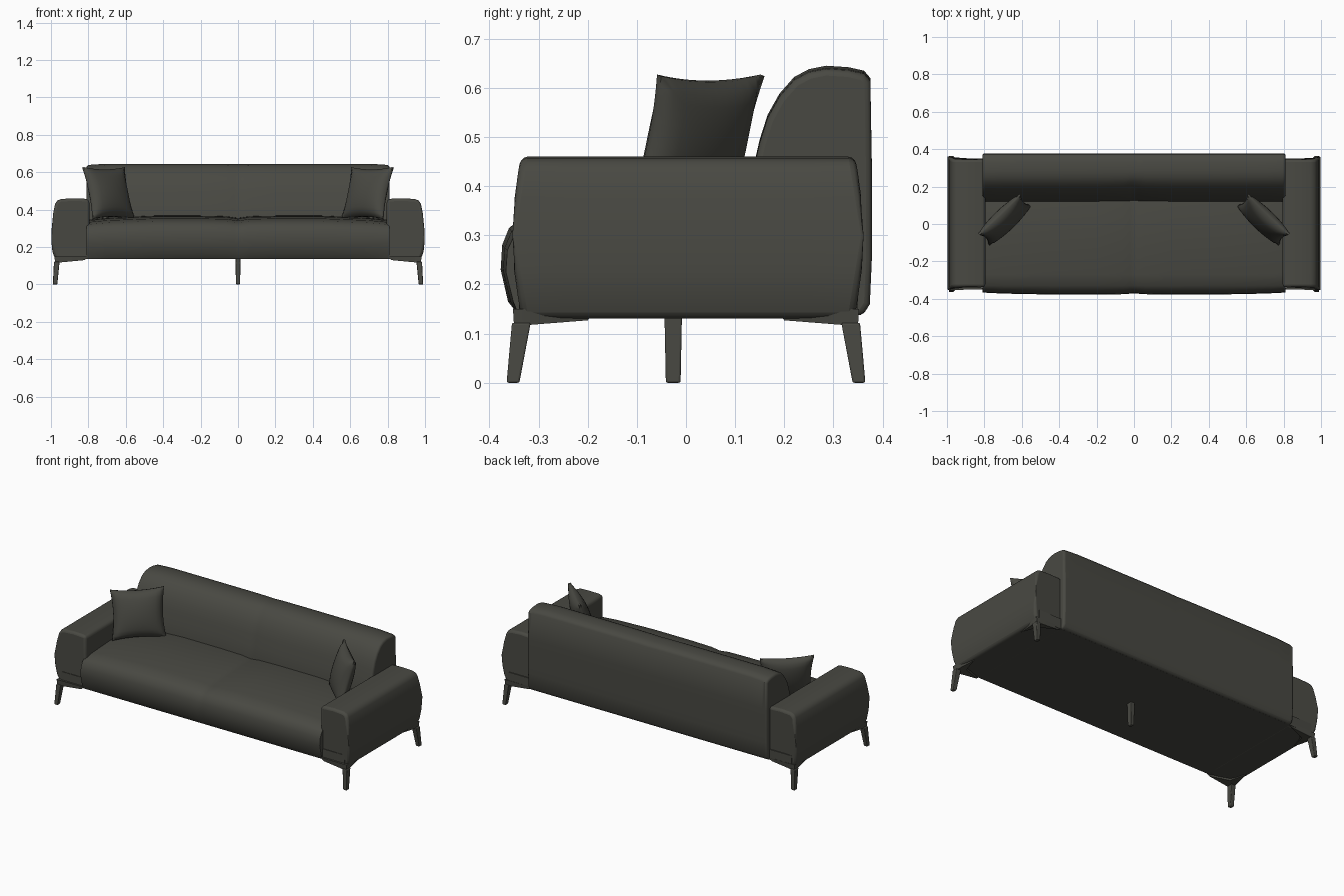
import bpy, bmesh, math
from mathutils import Vector, Matrix

cube = bpy.data.objects.get("Cube")
if cube:
    bpy.data.objects.remove(cube, do_unlink=True)

fabric = bpy.data.materials.new("charcoal_fabric")
fabric.use_nodes = True
colour = (0.066, 0.066, 0.055, 1)
fabric.diffuse_color = colour
bsdf = fabric.node_tree.nodes["Principled BSDF"]
bsdf.inputs["Base Color"].default_value = colour
bsdf.inputs["Roughness"].default_value = 0.8


def finish(name, bm, bevel=0.0, angle=40):
    """Turn a bmesh into a smooth-shaded object, optionally with rounded edges."""
    bmesh.ops.remove_doubles(bm, verts=bm.verts, dist=0.0005)
    bmesh.ops.recalc_face_normals(bm, faces=bm.faces)
    mesh = bpy.data.meshes.new(name)
    bm.to_mesh(mesh)
    bm.free()
    mesh.materials.append(fabric)
    obj = bpy.data.objects.new(name, mesh)
    bpy.context.collection.objects.link(obj)
    if bevel:
        mod = obj.modifiers.new("rounded_edges", 'BEVEL')
        mod.width, mod.segments = bevel, 3
        mod.limit_method, mod.angle_limit = 'ANGLE', math.radians(50)
    bpy.ops.object.select_all(action='DESELECT')
    obj.select_set(True)
    bpy.context.view_layer.objects.active = obj
    bpy.ops.object.shade_smooth_by_angle(angle=math.radians(angle))
    return obj


def loft(name, rings, bevel=0.0):
    """Skin a row of matching closed rings and cap both ends."""
    bm = bmesh.new()
    loops = [[bm.verts.new(p) for p in ring] for ring in rings]
    for a, b in zip(loops, loops[1:]):
        for i in range(len(a)):
            j = (i + 1) % len(a)
            bm.faces.new((a[i], a[j], b[j], b[i]))
    bm.faces.new(loops[0])
    bm.faces.new(loops[-1])
    return finish(name, bm, bevel)


def rect(x, y, z, w, d):
    return [(x - w, y - d, z), (x + w, y - d, z), (x + w, y + d, z), (x - w, y + d, z)]


# Seat cushion: side profile swept across, soft at the ends and creased at the middle
seat_profile = [(-0.34, 0.137), (-0.362, 0.165), (-0.377, 0.23), (-0.374, 0.28),
                (-0.36, 0.315), (-0.33, 0.338), (-0.27, 0.352), (-0.1, 0.362),
                (0.16, 0.368), (0.25, 0.34), (0.25, 0.137)]
stations = [-0.81, -0.78, -0.7, -0.45, -0.2, -0.06, -0.02, 0,
            0.02, 0.06, 0.2, 0.45, 0.7, 0.78, 0.81]


def seat_ring(x):
    drop = 0.02 * max(0, abs(x) - 0.6) / 0.2 + 0.012 * max(0, 1 - abs(x) / 0.08)
    return [(x, y + (drop * 0.5 if y < -0.35 else 0), z - drop * max(0, (z - 0.2) / 0.16))
            for y, z in seat_profile]


loft("seat_cushion", [seat_ring(x) for x in stations])

# Backrest: rounded front top, upright rear
back_profile = [(0.12, 0.137), (0.12, 0.36), (0.135, 0.43), (0.15, 0.495), (0.166, 0.545),
                (0.19, 0.588), (0.22, 0.622), (0.25, 0.638), (0.285, 0.645), (0.33, 0.642),
                (0.362, 0.635), (0.375, 0.62), (0.378, 0.45), (0.378, 0.25),
                (0.374, 0.16), (0.36, 0.137)]


def back_ring(x):
    crease = 0.006 * max(0, 1 - abs(x) / 0.08)
    end = 0.008 * max(0, abs(x) - 0.74) / 0.07
    return [(x, y + (crease if y < 0.24 else 0), z - (crease * 0.4 + end) * (z > 0.4))
            for y, z in back_profile]


loft("backrest", [back_ring(x) for x in stations], 0.012)

# Arms: front profile swept front to back, slightly fuller in the middle
arm_profile = [(0.795, 0.137), (0.795, 0.452), (0.82, 0.458), (0.88, 0.46), (0.945, 0.457),
               (0.967, 0.448), (0.978, 0.43), (0.988, 0.38), (0.996, 0.3), (0.998, 0.23),
               (0.992, 0.175), (0.976, 0.13)]


def arm_ring(side, y):
    def lean(z):
        return y * (1 - 0.07 * abs(z - 0.3) / 0.16 * (abs(y) > 0.3))
    return [(side * x, lean(z) + 0.004, z) for x, z in arm_profile]


for side, label in ((1, "left"), (-1, "right")):
    loft(label + "_arm", [arm_ring(side, y) for y in (-0.366, -0.25, 0, 0.25, 0.366)], 0.014)

    # Corner brackets with splayed tapering legs
    for end, place in ((-1, "front"), (1, "rear")):
        plate = [[(side * x, end * y, z) for x, y, z in ring] for ring in (
            [(0.978, 0.35, 0.118), (0.945, 0.35, 0.118), (0.82, 0.345, 0.13),
             (0.93, 0.30, 0.124), (0.96, 0.20, 0.127), (0.978, 0.315, 0.118)],
            [(0.982, 0.352, 0.15), (0.945, 0.352, 0.15), (0.80, 0.35, 0.15),
             (0.92, 0.28, 0.15), (0.965, 0.18, 0.15), (0.982, 0.315, 0.15)])]
        loft(place + "_" + label + "_bracket", plate)
        loft(place + "_" + label + "_leg",
             [rect(side * 0.978, end * 0.352, 0, 0.012, 0.013),
              rect(side * 0.969, end * 0.335, 0.122, 0.015, 0.019)], 0.004)

    # Throw pillow: pinched square, turned into the corner and leaning back
    bm = bmesh.new()
    n = 12
    u = Vector((0.72, -0.69, 0)) * side
    u.y = -0.69
    u.normalize()
    facing = Vector((-0.69 * side, -0.72, 0))
    tilt = math.radians(16)
    up = Vector((0, 0, math.cos(tilt))) - facing * math.sin(tilt)
    out = facing * math.cos(tilt) + Vector((0, 0, math.sin(tilt)))
    centre = Vector((0.692 * side, 0.022, 0.488))
    for face in (1, -1):
        grid = []
        for i in range(n + 1):
            row = []
            for j in range(n + 1):
                a, b = 2 * i / n - 1, 2 * j / n - 1
                puff = ((1 - a * a) * (1 - b * b)) ** 0.5
                p = (centre + u * a * 0.152 * (1 - 0.09 * (1 - b * b))
                     + up * b * 0.143 * (1 - 0.09 * (1 - a * a))
                     + out * face * (0.006 + 0.045 * puff))
                row.append(bm.verts.new(p))
            grid.append(row)
        for i in range(n):
            for j in range(n):
                bm.faces.new((grid[i][j], grid[i + 1][j], grid[i + 1][j + 1], grid[i][j + 1]))
    # Close the seam between the two faces
    bmesh.ops.bridge_loops(bm, edges=[e for e in bm.edges if e.is_boundary])
    finish(label + "_pillow", bm, angle=60)

# Underside panel between the arms
loft("base_panel", [rect(0, 0.005, 0.137, 0.96, 0.345), rect(0, 0.005, 0.2, 0.96, 0.345)])

# Centre support leg
loft("centre_leg", [rect(0, -0.026, 0, 0.011, 0.015), rect(0, -0.026, 0.15, 0.014, 0.018)], 0.004)
